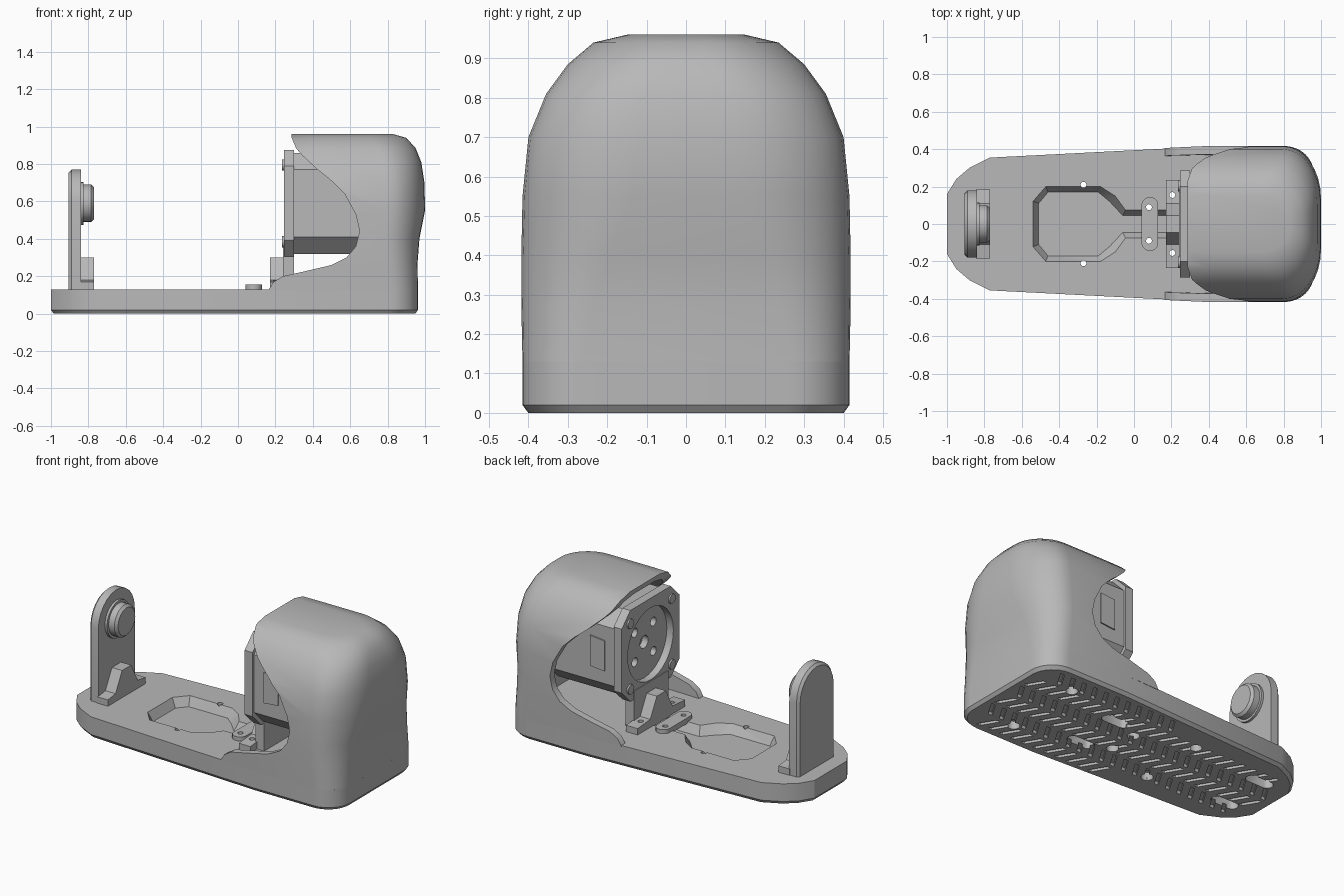
import bpy, bmesh, math
from mathutils import Vector

if "Cube" in bpy.data.objects:
    bpy.data.objects.remove(bpy.data.objects["Cube"], do_unlink=True)

grey = bpy.data.materials.new("plain grey")
grey.use_nodes = True
COLOUR = (0.48, 0.48, 0.48, 1)
grey.diffuse_color = COLOUR
grey.node_tree.nodes["Principled BSDF"].inputs["Base Color"].default_value = COLOUR


def add_loft(bm, rings):
    loops = [[bm.verts.new(p) for p in ring] for ring in rings]
    n = len(loops[0])
    for a, b in zip(loops, loops[1:]):
        for i in range(n):
            bm.faces.new((a[i], a[(i + 1) % n], b[(i + 1) % n], b[i]))
    bm.faces.new(loops[0][::-1])
    bm.faces.new(loops[-1])


def solid(name, *lofts):
    bm = bmesh.new()
    for rings in lofts:
        add_loft(bm, rings)
    bmesh.ops.recalc_face_normals(bm, faces=bm.faces)
    mesh = bpy.data.meshes.new(name)
    bm.to_mesh(mesh)
    bm.free()
    mesh.materials.append(grey)
    ob = bpy.data.objects.new(name, mesh)
    bpy.context.collection.objects.link(ob)
    return ob


def layer(pts, axis, d):
    if axis == "x":
        return [Vector((d, u, v)) for u, v in pts]
    if axis == "y":
        return [Vector((u, d, v)) for u, v in pts]
    return [Vector((u, v, d)) for u, v in pts]


def prism(pts, axis, lo, hi):
    return [layer(pts, axis, lo), layer(pts, axis, hi)]


def circle(u, v, r, n=24):
    return [(u + r * math.cos(2 * math.pi * i / n), v + r * math.sin(2 * math.pi * i / n)) for i in range(n)]


def slot(u, v, half, r):
    # Capsule lying along the first axis
    return [(u + (half if math.cos(t) > 0 else -half) + r * math.cos(t), v + r * math.sin(t))
            for t in [math.pi * (2 * i + 1) / 16 for i in range(16)]]


def chamfered(u, v, h, c):
    k = h - c
    return [(u + x, v + y) for x, y in ((-k, -h), (k, -h), (h, -k), (h, k), (k, h), (-k, h), (-h, k), (-h, -k))]


def select(ob):
    bpy.ops.object.select_all(action="DESELECT")
    ob.select_set(True)
    bpy.context.view_layer.objects.active = ob


def cut(ob, *lofts):
    cutter = solid("cutter", *lofts)
    cutter.hide_render = True
    mod = ob.modifiers.new("cut", "BOOLEAN")
    mod.operation, mod.solver, mod.object = "DIFFERENCE", "EXACT", cutter
    select(ob)
    bpy.ops.object.modifier_apply(modifier=mod.name)
    bpy.data.objects.remove(cutter, do_unlink=True)


def end_outline(w, back, a, b):
    # Rounded rear half of a plan outline, from -y round to +y
    arc = [(back - a + a * math.sin(t), w - b + b * math.cos(t)) for t in [math.pi * i / 16 for i in range(9)]]
    return [(x, -y) for x, y in arc] + arc[::-1]


# Base plate with a chamfered foot edge
nose = [(-0.77, 0.355), (-0.88, 0.30), (-0.95, 0.24), (-1.0, 0.16)]
outline = end_outline(0.415, 0.962, 0.15, 0.15) + [(0.4, 0.415)] + nose
outline += [(x, -y) for x, y in nose[::-1]] + [(0.4, -0.415)]
foot = [(x * 0.985, y * 0.965) for x, y in outline]
base = solid("base_plate", [layer(foot, "z", 0), layer(outline, "z", 0.02), layer(outline, "z", 0.13)])

# Keyhole shaped recess with sloping walls
def keyhole(d):
    half = [(-0.46 - d * 0.4, 0.17 + d), (-0.19 + d * 0.4, 0.17 + d), (-0.13 + d, 0.12 + d), (-0.06 + d * 0.5, 0.045 + d)]
    top = [(-0.51 - d, 0.11 + d * 0.4)] + half + [(0.26, 0.045 + d)]
    return top + [(x, -y) for x, y in top[::-1]]

cut(base, [layer(keyhole(0), "z", 0.075), layer(keyhole(0.03), "z", 0.131)])

# Screw holes and underside pockets
holes = [(x, s * y) for x, y in ((-0.27, 0.21), (0.08, 0.09), (0.205, 0.155)) for s in (1, -1)]
screw_holes = [prism(circle(x, y, 0.016, 12), "z", -0.1, 0.3) for x, y in holes]
cut(base, *screw_holes)
cut(base, *[prism(circle(x, s * y, 0.035, 16), "z", -0.1, 0.05)
            for x, y in ((-0.27, 0.21), (0.08, 0.09), (0.66, 0.25)) for s in (1, -1)])
cut(base, *[prism(slot(x, s * 0.15, 0.055, 0.035), "z", -0.1, 0.06) for x in (0.26, -0.78) for s in (1, -1)])

# Herringbone tread grooves underneath
grooves = []
for row in range(6):
    y = (row - 2.5) * 0.125
    lean = 0.03 if row % 2 else -0.03
    for i in range(23):
        x = -0.89 + i * 0.08
        room = 0.36 + 0.03 * x - max(0, -0.74 - x) * 0.9 - max(0, x - 0.82) * 0.9
        if abs(y) + 0.045 < room:
            grooves.append(prism([(x - lean - 0.014, y - 0.05), (x - lean + 0.014, y - 0.05),
                                  (x + lean + 0.014, y + 0.05), (x + lean - 0.014, y + 0.05)], "z", -0.05, 0.02))
cut(base, *grooves)

# Hollow hood, trimmed by a sweeping side curve
levels = [(0.125, 0.415, 0.962, 0.15, 0.15), (0.27, 0.418, 0.96, 0.16, 0.18), (0.40, 0.418, 0.97, 0.18, 0.22),
          (0.55, 0.415, 1.0, 0.2, 0.28), (0.70, 0.40, 0.997, 0.2, 0.28), (0.81, 0.355, 0.98, 0.2, 0.25),
          (0.885, 0.30, 0.95, 0.2, 0.24), (0.94, 0.235, 0.90, 0.2, 0.2), (0.96, 0.15, 0.83, 0.15, 0.12)]

def hood_rings(wall, front, rise):
    rings = []
    for z, w, back, a, b in levels:
        w -= wall
        pts = [(front, -w * 0.975), (0.4, -w)] + end_outline(w, back - wall, a, min(b, w * 0.8))
        rings.append(layer(pts + [(0.4, w), (front, w * 0.975)], "z", z * rise))
    return rings

hood = solid("motor_hood", hood_rings(0, 0.14, 1))
cut(hood, hood_rings(0.045, 0.05, 0.965))
sweep = [(0.285, 1.1), (0.285, 0.945), (0.31, 0.885), (0.34, 0.85), (0.42, 0.775), (0.50, 0.71), (0.57, 0.64),
         (0.63, 0.53), (0.65, 0.44), (0.63, 0.36), (0.58, 0.30), (0.50, 0.26), (0.35, 0.225), (0.24, 0.2),
         (0.19, 0.17), (0.165, 0.13), (0.165, 0.05), (0, 0.05), (0, 1.1)]
cut(hood, prism(sweep, "y", -0.6, 0.6))

# Bearing bracket at the far end
AXIS = 0.59
def arch(r):
    top = [(r * math.cos(math.pi * i / 12), AXIS + r * math.sin(math.pi * i / 12)) for i in range(13)]
    return top + [(-r, 0.125), (r, 0.125)]

solid("bearing_bracket", [layer(arch(0.165), "x", -0.905), layer(arch(0.18), "x", -0.89), layer(arch(0.18), "x", -0.84)])
solid("bearing_flange", prism(circle(0, AXIS, 0.115), "x", -0.845, -0.825))
solid("bearing_boss", [layer(circle(0, AXIS, r), "x", x) for x, r in ((-0.83, 0.1), (-0.785, 0.1), (-0.77, 0.085))])

# Humped feet that hold both uprights
def foot_profile(w):
    half = [(w, 0.125), (w, 0.17), (0.11, 0.18), (0.045, 0.30)]
    return half + [(-y, z) for y, z in half[::-1]]

solid("bearing_foot", prism(foot_profile(0.185), "x", -0.845, -0.77))
motor_foot = solid("motor_foot", prism(foot_profile(0.235), "x", 0.17, 0.25))
cut(motor_foot, *screw_holes)
solid("motor_upright", prism([(-0.17, 0.125), (0.17, 0.125), (0.17, 0.36), (-0.17, 0.36)], "x", 0.24, 0.30))

# Motor frame with a round opening
frame = solid("motor_frame", prism(chamfered(0, AXIS, 0.285, 0.085), "x", 0.245, 0.30))
cut(frame, prism(circle(0, AXIS, 0.225, 32), "x", 0.2, 0.4))

# Motor body with drilled front face
body = solid("motor_body", prism(chamfered(0, AXIS, 0.27, 0.09), "x", 0.29, 0.76))
drill = [circle(0.13 * math.cos(t), AXIS + 0.13 * math.sin(t), 0.028, 12)
         for t in [math.pi * (0.25 + i / 2) for i in range(4)]]
cut(body, *[prism(c, "x", 0.2, 0.33) for c in drill + [circle(0, AXIS, 0.04, 16)]])

# Screw heads on the frame corners and vent plates on the motor sides
for s in (1, -1):
    side = "left" if s < 0 else "right"
    for t in (1, -1):
        solid(f"frame_screw_{side}_{'top' if t > 0 else 'bottom'}",
              prism(circle(s * 0.205, AXIS + t * 0.205, 0.03, 12), "x", 0.235, 0.25))
    solid(f"vent_plate_{side}", prism([(0.37, 0.49), (0.47, 0.5), (0.47, 0.69), (0.37, 0.68)], "y",
                                      min(s * 0.265, s * 0.278), max(s * 0.265, s * 0.278)))

# Cable strap over the channel
strap = solid("cable_strap", prism([(0.085 + y, x) for x, y in slot(0, 0, 0.1, 0.045)], "z", 0.12, 0.155))
cut(strap, *screw_holes)

for ob in [o for o in bpy.context.collection.objects if o.type == "MESH" and grey.name in o.data.materials]:
    select(ob)
    bpy.ops.object.shade_smooth_by_angle(angle=math.radians(32))
